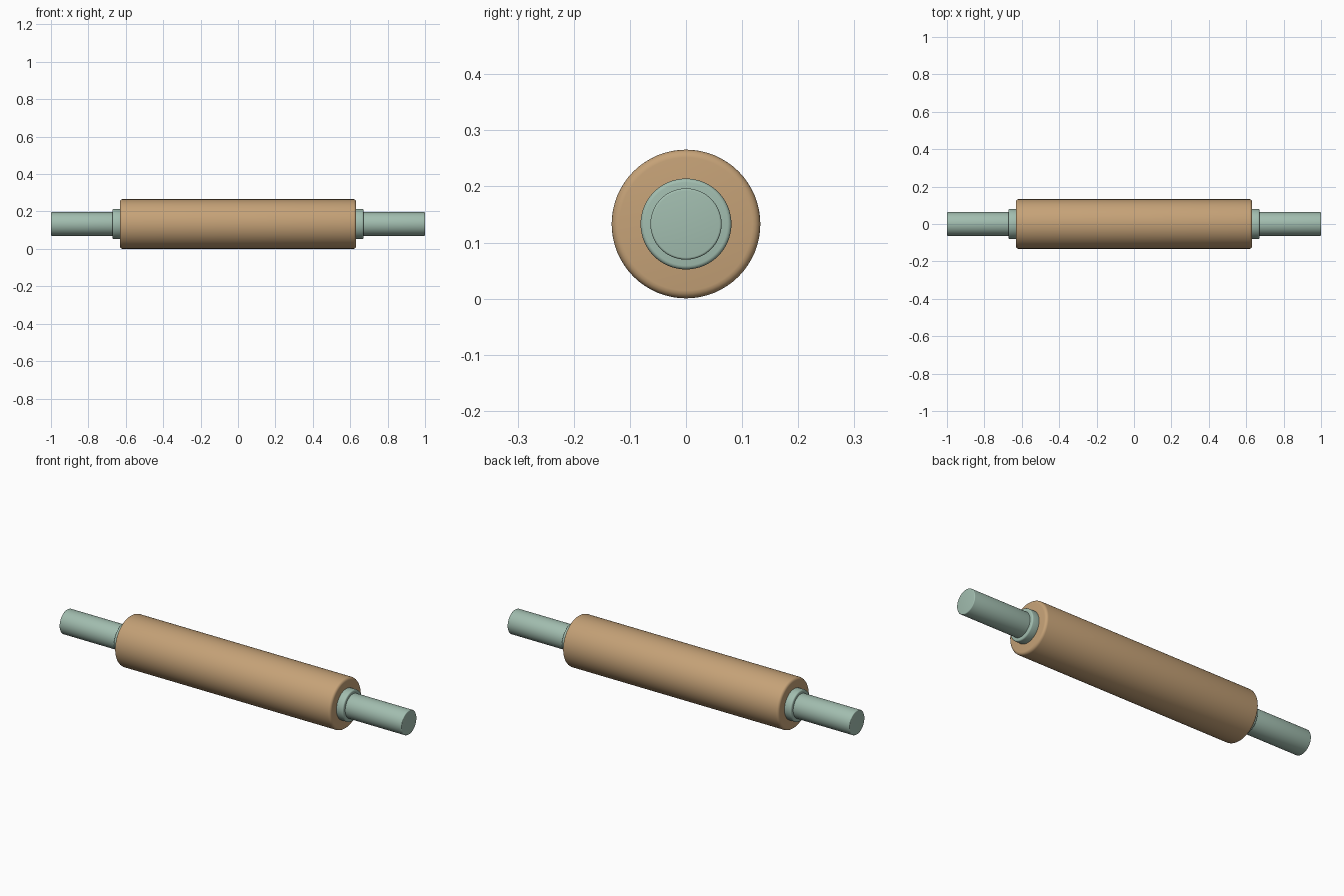
import bpy, math

if "Cube" in bpy.data.objects:
    bpy.data.objects.remove(bpy.data.objects["Cube"])

R, ZC = 0.1325, 0.133   # barrel radius and axis height


def material(name, color):
    m = bpy.data.materials.new(name)
    m.diffuse_color = (*color, 1.0)
    m.use_nodes = True
    m.node_tree.nodes["Principled BSDF"].inputs["Base Color"].default_value = m.diffuse_color
    return m


wood = material("warm wood", (0.56, 0.36, 0.185))
green = material("sage green", (0.36, 0.51, 0.43))


def rod(name, x0, x1, radius, bevel, mat):
    """Cylinder along x with rounded rims."""
    bpy.ops.mesh.primitive_cylinder_add(
        vertices=64, radius=radius, depth=abs(x1 - x0),
        location=((x0 + x1) / 2, 0, ZC), rotation=(0, math.pi / 2, 0))
    ob = bpy.context.object
    ob.name = name
    ob.data.materials.append(mat)
    mod = ob.modifiers.new("rounded rims", 'BEVEL')
    mod.width = bevel
    mod.segments = 4
    mod.limit_method = 'ANGLE'
    mod.angle_limit = math.radians(40)
    bpy.ops.object.modifier_apply(modifier=mod.name)
    bpy.ops.object.shade_smooth_by_angle(angle=math.radians(35))
    return ob


# Barrel
rod("barrel", -0.632, 0.632, R, 0.014, wood)

# Collar and handle at each end
for side, s in (("left", -1), ("right", 1)):
    rod(side + "_collar", s * 0.622, s * 0.671, 0.081, 0.007, green)
    rod(side + "_handle", s * 0.655, s * 1.0, 0.0635, 0.004, green)
